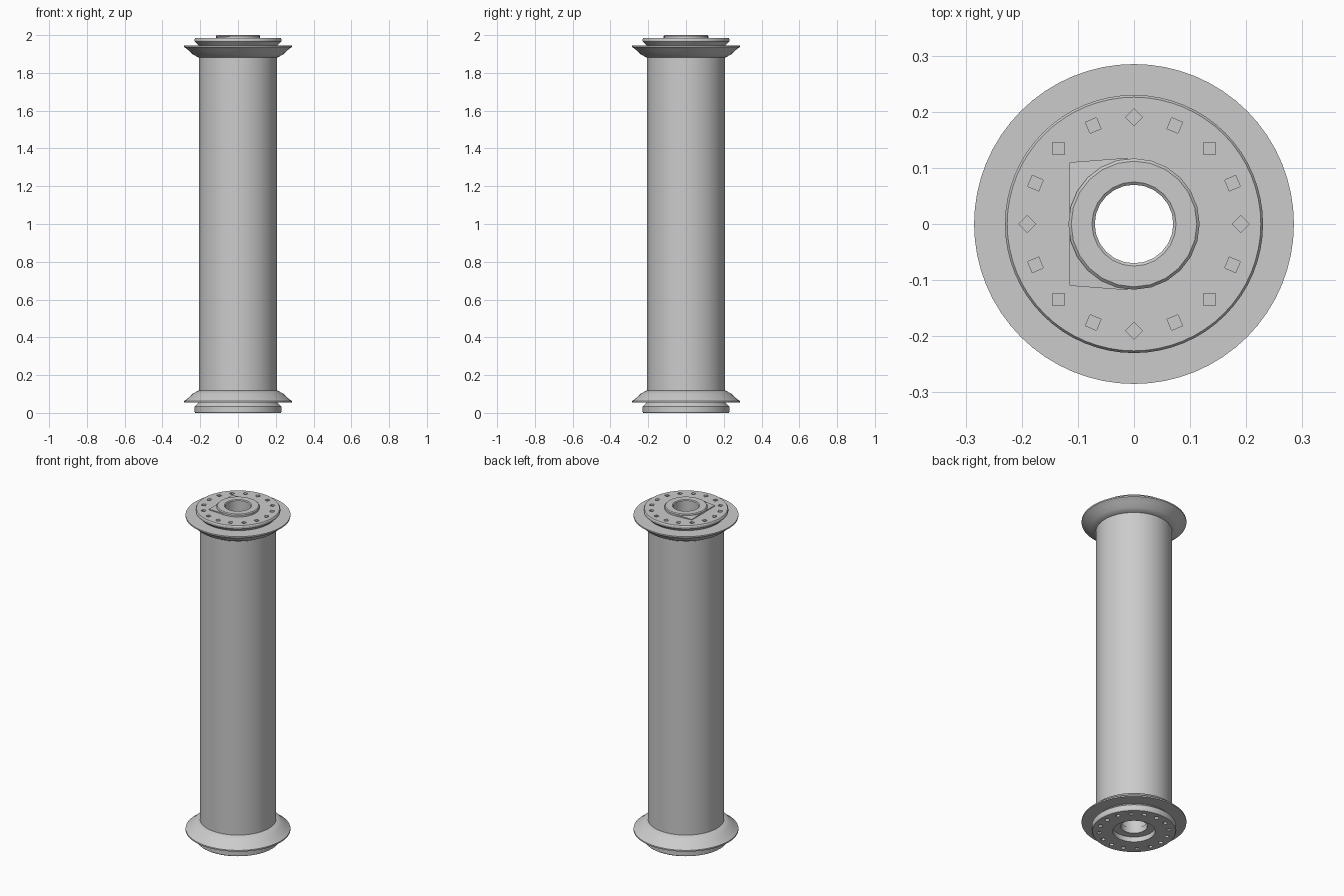
import bpy, bmesh, math
from mathutils import Matrix, Vector

cube = bpy.data.objects.get("Cube")
if cube:
    bpy.data.objects.remove(cube, do_unlink=True)

grey = bpy.data.materials.new("plain_grey")
grey.use_nodes = True
COLOUR = (0.6, 0.6, 0.6, 1)
grey.diffuse_color = COLOUR
grey.node_tree.nodes["Principled BSDF"].inputs["Base Color"].default_value = COLOUR


def add_object(name, bm, smooth=True):
    bmesh.ops.recalc_face_normals(bm, faces=bm.faces)
    mesh = bpy.data.meshes.new(name)
    bm.to_mesh(mesh)
    bm.free()
    obj = bpy.data.objects.new(name, mesh)
    bpy.context.collection.objects.link(obj)
    mesh.materials.append(grey)
    if smooth:
        bpy.ops.object.select_all(action="DESELECT")
        bpy.context.view_layer.objects.active = obj
        obj.select_set(True)
        bpy.ops.object.shade_smooth_by_angle(angle=math.radians(30))
    return obj


def lathe(name, profile, segments=64, flip=False):
    """Revolve a closed (radius, height) loop; flip mirrors it to the other end."""
    bm = bmesh.new()
    rings = []
    for i in range(segments):
        a = math.tau * i / segments
        rings.append([bm.verts.new((r * math.cos(a), r * math.sin(a), 2 - z if flip else z))
                      for r, z in profile])
    n = len(profile)
    for i in range(segments):
        a, b = rings[i], rings[(i + 1) % segments]
        for j in range(n):
            k = (j + 1) % n
            bm.faces.new((a[j], b[j], b[k], a[k]))
    return add_object(name, bm)


def bolt_pits(name, z):
    """Ring of small diamond-shaped pits used to cut the end plates."""
    bm = bmesh.new()
    for i in range(16):
        a = math.tau * i / 16
        bmesh.ops.create_cone(
            bm, cap_ends=True, segments=4, radius1=0.015, radius2=0.015, depth=0.03,
            matrix=Matrix.Translation((0.19 * math.cos(a), 0.19 * math.sin(a), z))
            @ Matrix.Rotation(a * 3, 4, "Z"))
    cutter = add_object(name, bm, smooth=False)
    cutter.hide_render = True
    cutter.hide_viewport = True
    cutter.display_type = "WIRE"
    return cutter


# Hollow barrel
lathe("barrel", [(0.078, 0.06), (0.207, 0.06), (0.207, 1.94), (0.078, 1.94)])

# Flared flanges and drilled end plates, one set at each end
flange = [(0.15, 0.055), (0.285, 0.055), (0.285, 0.063), (0.262, 0.08),
          (0.238, 0.103), (0.21, 0.118), (0.15, 0.118)]
plate = [(0.072, 0.03), (0.115, 0.03), (0.115, 0.0), (0.226, 0.0), (0.23, 0.006),
         (0.23, 0.034), (0.217, 0.046), (0.205, 0.058), (0.072, 0.064)]
for end, flip in (("bottom", False), ("top", True)):
    lathe(end + "_flange", flange, flip=flip)
    # The top plate sits just below the hub and has no recess
    outline = plate if not flip else [(0.072, 0.016)] + [(r, z + 0.016 * (z < 0.02))
                                                         for r, z in plate[3:]]
    disc = lathe(end + "_plate", outline, flip=flip)
    cutter = bolt_pits(end + "_bolt_pits", 1.984 if flip else 0)
    cut = disc.modifiers.new("bolt_pits", "BOOLEAN")
    cut.operation = "DIFFERENCE"
    cut.solver = "EXACT"
    cut.object = cutter

# Raised hub around the bore
lathe("hub_ring", [(0.07, 1.96), (0.117, 1.96), (0.117, 1.995), (0.112, 2.0),
                   (0.075, 2.0), (0.07, 1.996)], segments=24)

# Thin corner webs on the right side of the hub
bm = bmesh.new()
for s in (-1, 1):
    foot = [(-0.115, 0), (-0.115, 0.11 * s), (-0.01, 0.118 * s), (-0.07, 0.07 * s)]
    low = [bm.verts.new((x, y, 1.975)) for x, y in foot]
    high = [bm.verts.new((x, y, z)) for (x, y), z in zip(foot, (1.992, 1.988, 1.994, 1.994))]
    bm.faces.new(low)
    bm.faces.new(high)
    for i in range(4):
        k = (i + 1) % 4
        bm.faces.new((low[i], low[k], high[k], high[i]))
add_object("hub_corner_webs", bm, smooth=False)
